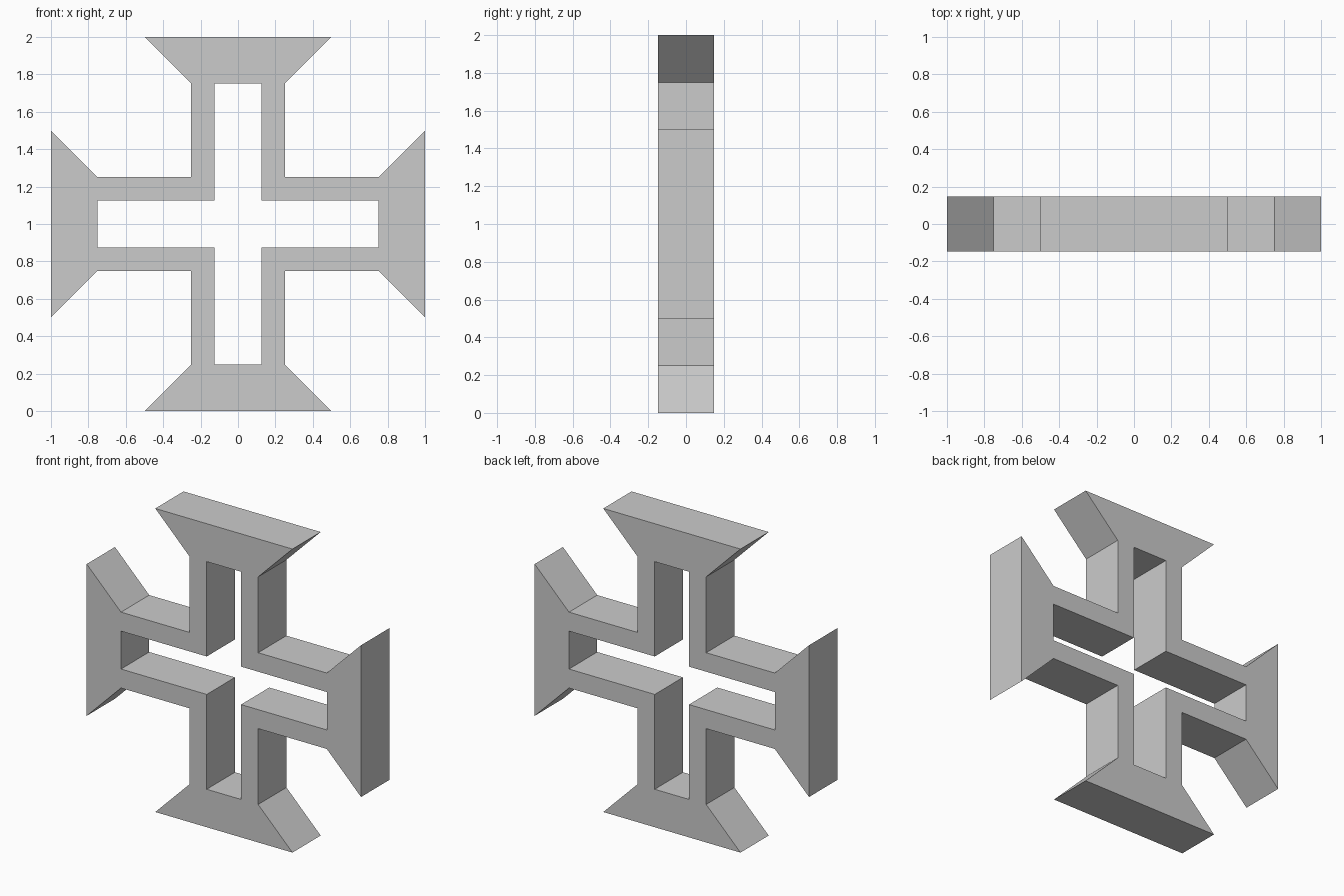
import bpy, bmesh
from math import pi
from mathutils import Matrix, Vector

if "Cube" in bpy.data.objects:
    bpy.data.objects.remove(bpy.data.objects["Cube"])

HALF_DEPTH = 0.147
CENTRE = Vector((0, 0, 1))

# One quarter of the front face (x, z about the centre)
FLARE = [(-.5, 1), (-.25, .75), (-.125, .75), (.125, .75), (.25, .75), (.5, 1)]
UPRIGHT_BAR = [(.125, .75), (.125, .125), (.25, .25), (.25, .75)]
SIDE_BAR = [(.125, .125), (.75, .125), (.75, .25), (.25, .25)]

bm = bmesh.new()

# Repeat the quarter around the centre
for i in range(4):
    turn = Matrix.Rotation(i * pi / 2, 3, 'Y')
    for outline in (FLARE, UPRIGHT_BAR, SIDE_BAR):
        bm.faces.new([bm.verts.new(CENTRE + turn @ Vector((x, 0, z)) + Vector((0, -HALF_DEPTH, 0)))
                      for x, z in outline])
bmesh.ops.remove_doubles(bm, verts=bm.verts, dist=1e-4)

# Give the face its thickness, keeping front and back capped
front = bm.faces[:]
result = bmesh.ops.extrude_face_region(bm, geom=front, use_keep_orig=True)
moved = [g for g in result["geom"] if isinstance(g, bmesh.types.BMVert)]
bmesh.ops.translate(bm, verts=moved, vec=(0, 2 * HALF_DEPTH, 0))
bmesh.ops.recalc_face_normals(bm, faces=bm.faces)

mesh = bpy.data.meshes.new("flared_cross_frame")
bm.to_mesh(mesh)
bm.free()
cross = bpy.data.objects.new("flared_cross_frame", mesh)
bpy.context.collection.objects.link(cross)
